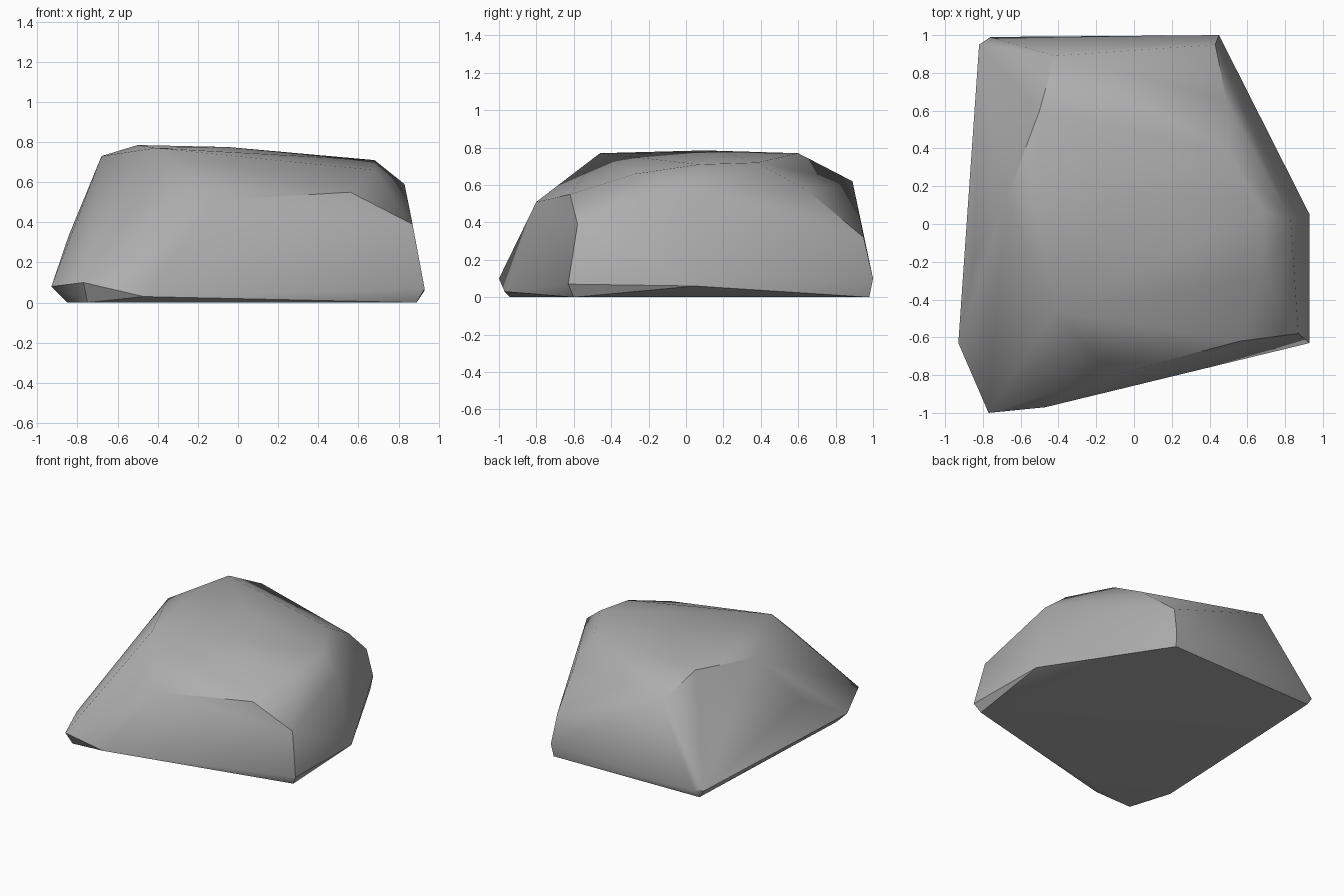
import bpy, bmesh, math

cube = bpy.data.objects.get("Cube")
if cube:
    bpy.data.objects.remove(cube, do_unlink=True)

# Stone colour
grey = bpy.data.materials.new("stone_grey")
grey.use_nodes = True
colour = (0.42, 0.42, 0.42, 1)
grey.diffuse_color = colour
bsdf = next(n for n in grey.node_tree.nodes if n.type == 'BSDF_PRINCIPLED')
bsdf.inputs["Base Color"].default_value = colour
bsdf.inputs["Roughness"].default_value = 0.9

# Corners of the boulder, from the ground up
ground = [(-.75, -.94, 0), (-.85, -.62, 0), (-.78, .95, 0), (.44, .98, 0), (.89, -.6, 0)]
skirt = [(-.77, -1, .1), (-.93, -.63, .08), (-.82, .95, .06), (-.76, .99, .06),
         (.45, 1, .1), (.93, .05, .06), (.93, -.63, .07), (-.47, -.97, .03)]
flanks = [(-.845, -.2, .33), (.83, .02, .59), (.87, -.58, .39), (.43, .95, .32)]
shoulder = [(-.34, -.79, .51), (-.11, -.8, .51), (.56, -.62, .55), (.49, .65, .57),
            (-.42, .89, .62)]
crown = [(-.68, .12, .73), (-.5, .6, .77), (-.41, -.46, .77), (-.05, .2, .775),
         (.5, .38, .72), (.68, .07, .71), (.68, -.27, .66), (-.5, .1, .785)]

# Wrap the corners in one convex skin
bm = bmesh.new()
for corner in ground + skirt + flanks + shoulder + crown:
    bm.verts.new(corner)
hull = bmesh.ops.convex_hull(bm, input=bm.verts)
loose = {v for v in hull["geom_interior"] + hull["geom_unused"]
         if isinstance(v, bmesh.types.BMVert) and v.is_valid}
bmesh.ops.delete(bm, geom=list(loose), context='VERTS')
bmesh.ops.dissolve_limit(bm, angle_limit=math.radians(1), verts=bm.verts, edges=bm.edges)
bmesh.ops.recalc_face_normals(bm, faces=bm.faces)

mesh = bpy.data.meshes.new("boulder")
bm.to_mesh(mesh)
bm.free()
mesh.materials.append(grey)
boulder = bpy.data.objects.new("boulder", mesh)
bpy.context.collection.objects.link(boulder)

# Soft faces with crisp ridges
bpy.ops.object.select_all(action='DESELECT')
boulder.select_set(True)
bpy.context.view_layer.objects.active = boulder
bpy.ops.object.shade_smooth_by_angle(angle=math.radians(40))
